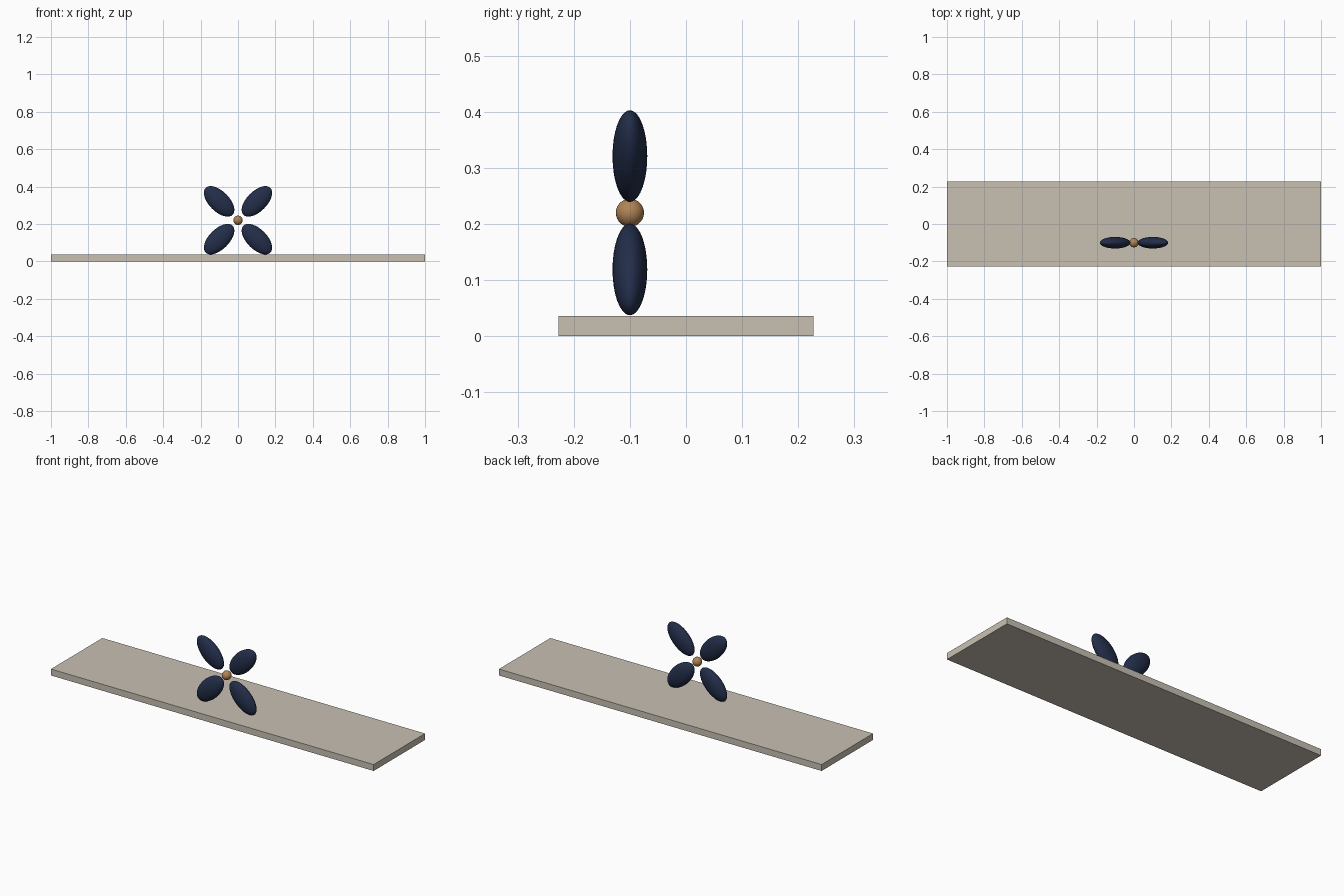
import bpy
from math import radians
from mathutils import Matrix

cube = bpy.data.objects.get("Cube")
if cube:
    bpy.data.objects.remove(cube, do_unlink=True)


def make_material(name, rgb):
    mat = bpy.data.materials.new(name)
    mat.use_nodes = True
    color = (*rgb, 1)
    mat.diffuse_color = color
    bsdf = mat.node_tree.nodes["Principled BSDF"]
    bsdf.inputs["Base Color"].default_value = color
    bsdf.inputs["Roughness"].default_value = 0.7
    return mat


stone = make_material("warm grey", (0.58, 0.53, 0.45))
navy = make_material("navy blue", (0.0165, 0.027, 0.068))
tan = make_material("tan", (0.44, 0.23, 0.09))

HUB = (0, -0.1, 0.22)


def ellipsoid(name, location, radii, mat, tilt=0):
    bpy.ops.mesh.primitive_uv_sphere_add(segments=32, ring_count=20, radius=1)
    obj = bpy.context.object
    obj.name = name
    obj.data.transform(Matrix.Translation(location)
                       @ Matrix.Rotation(radians(tilt), 4, "Y")
                       @ Matrix.Diagonal((*radii, 1)))
    obj.data.materials.append(mat)
    bpy.ops.object.shade_smooth()
    return obj


# Flat base slab
bpy.ops.mesh.primitive_cube_add(size=1)
base = bpy.context.object
base.name = "base_slab"
base.data.transform(Matrix.Translation((0, 0, 0.018))
                    @ Matrix.Diagonal((2, 0.455, 0.036, 1)))
base.data.materials.append(stone)

# Round hub
ellipsoid("hub", HUB, (0.025, 0.025, 0.025), tan)

# Four diagonal petals around the hub
for side, sx in (("left", 1), ("right", -1)):
    for level, sz in (("upper", 1), ("lower", -1)):
        center = (HUB[0] + sx * 0.101, HUB[1], HUB[2] + sz * 0.101)
        ellipsoid(f"{level}_{side}_petal", center, (0.054, 0.031, 0.102),
                  navy, tilt=45 * sx * sz)
